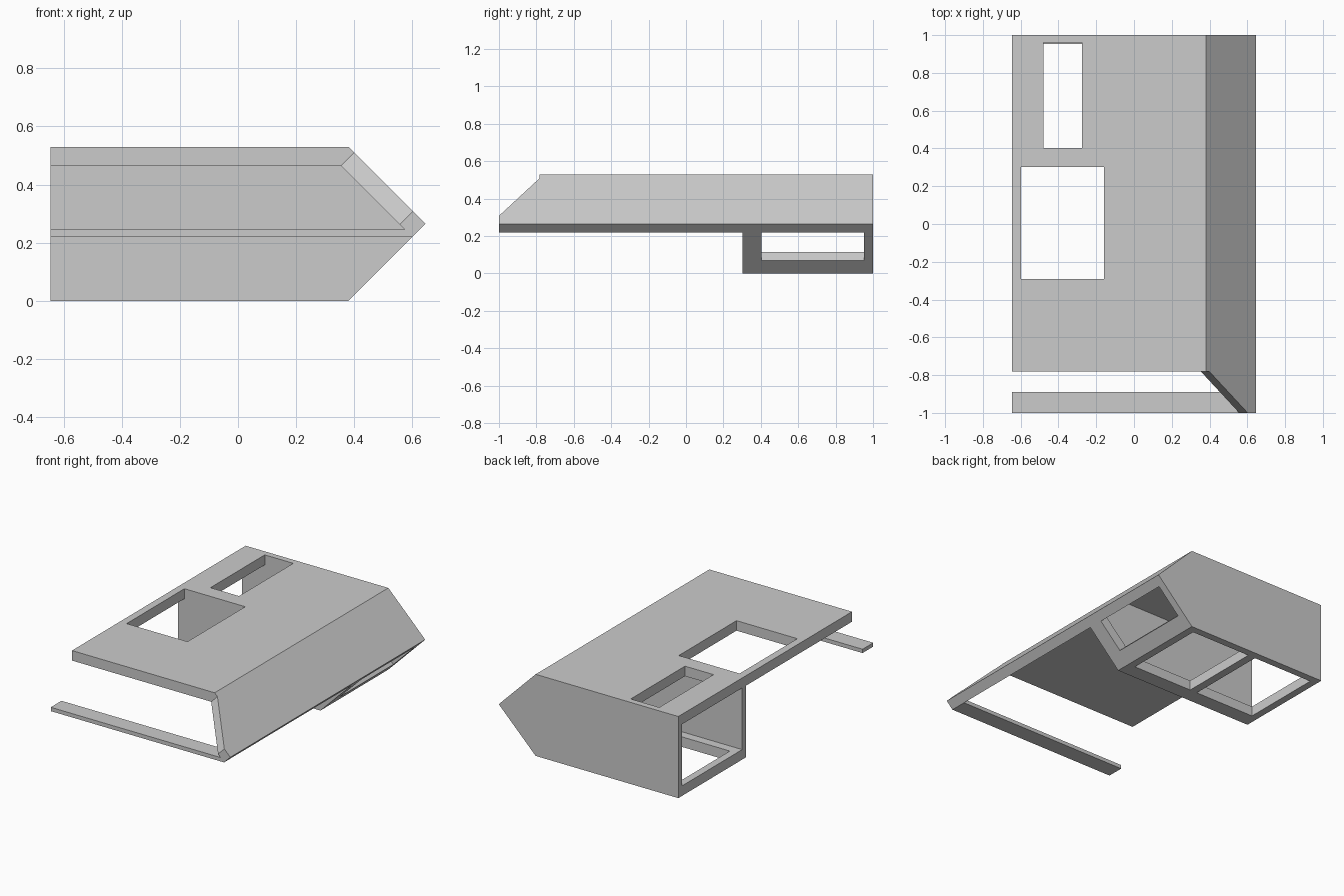
import bpy, bmesh

if "Cube" in bpy.data.objects:
    bpy.data.objects.remove(bpy.data.objects["Cube"])

L = -0.645            # open left edge
Y0, Y1 = 0.303, 1.0   # depth range of the lower box


def solid(name, pts, depth, to3d):
    """Closed prism: 2D outline pts swept between two depths."""
    bm = bmesh.new()
    a, b = ([bm.verts.new(to3d(p, d)) for p in pts] for d in depth)
    bm.faces.new(a)
    bm.faces.new(b)
    n = len(pts)
    for i in range(n):
        j = (i + 1) % n
        bm.faces.new((a[i], a[j], b[j], b[i]))
    bmesh.ops.recalc_face_normals(bm, faces=bm.faces)
    me = bpy.data.meshes.new(name)
    bm.to_mesh(me)
    bm.free()
    ob = bpy.data.objects.new(name, me)
    bpy.context.collection.objects.link(ob)
    return ob


def prism(name, pts, y0, y1):
    return solid(name, pts, (y0, y1), lambda p, d: (p[0], d, p[1]))


def cut(ob, cutter):
    """Cut an opening, then discard the cutter."""
    cutter.hide_render = True
    mod = ob.modifiers.new("opening", 'BOOLEAN')
    mod.operation = 'DIFFERENCE'
    mod.solver = 'EXACT'
    mod.object = cutter
    bpy.context.view_layer.objects.active = ob
    bpy.ops.object.modifier_apply(modifier=mod.name)
    bpy.data.objects.remove(cutter)


def rect(x0, x1, z0, z1):
    return [(x0, z0), (x1, z0), (x1, z1), (x0, z1)]


# Top plate with two rectangular openings
top = prism("top_plate", [(L, .465), (.355, .465), (.40, .51), (.38, .53), (L, .53)], -.782, Y1)
for x0, x1, y0, y1 in [(-.48, -.275, .403, .96), (-.597, -.16, -.29, .303)]:
    cut(top, prism("opening_cutter", rect(x0, x1, .3, .7), y0, y1))

# Upper sloped panel with its front corner cut off (outline in y, z)
OFF = .045
solid("upper_slope_panel",
      [(-1, .265), (-1, .308), (-.782, .51), (Y1, .51), (Y1, .265)], (0, OFF),
      lambda p, d: (.91 - p[1] - d, p[0], p[1] - d))

# Thin front strip
prism("front_strip", [(L, .22), (.60, .22), (.575, .245), (L, .245)], -1, -.89)

# Bottom plate with two openings
bottom = prism("bottom_plate", [(L, 0), (.38, 0), (.353, .065), (L, .065)], Y0, Y1)
for x0, x1 in [(-.597, -.16), (-.107, .33)]:
    cut(bottom, prism("opening_cutter", rect(x0, x1, -.2, .2), .403, .952))

# Lower sloped panel with a side window
lower = prism("lower_slope_panel", [(.38, 0), (.60, .22), (.555, .265), (.353, .065)], Y0, Y1)
cut(lower, prism("window_cutter", [(.55, -.03), (.75, .17), (.52, .40), (.32, .20)], .403, .952))

# Front and back walls of the box
inner = [(L, .065), (.353, .065), (.555, .265), (.355, .465), (L, .465)]
for name, y0, y1 in [("box_front_wall", Y0, Y0 + .042), ("box_back_wall", .96, Y1)]:
    prism(name, inner, y0, y1)
